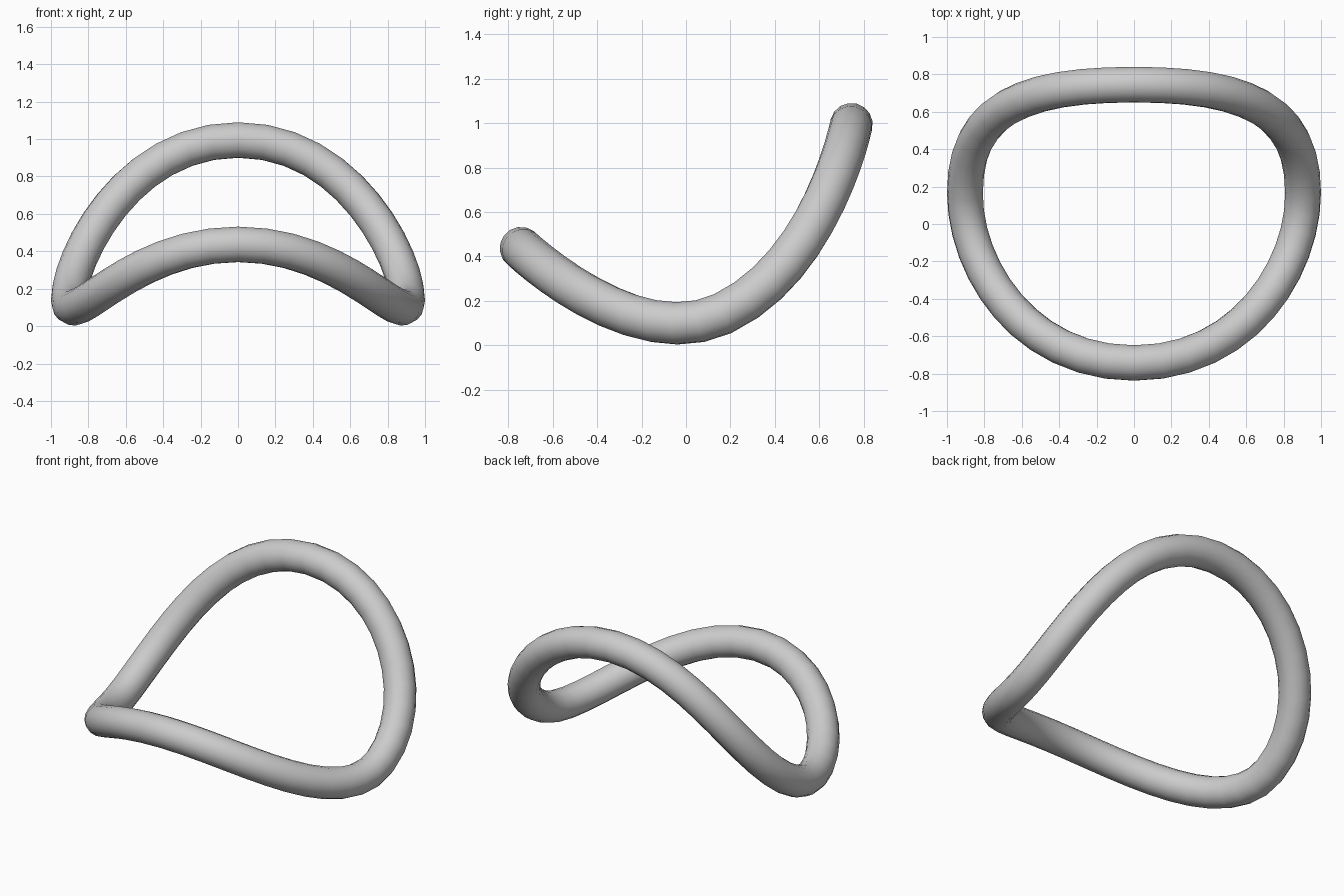
import bpy

if "Cube" in bpy.data.objects:
    bpy.data.objects.remove(bpy.data.objects["Cube"])

# Closed saddle-shaped ring: a four-point Bezier loop with a round bevel
curve = bpy.data.curves.new("bent_ring", 'CURVE')
curve.dimensions = '3D'
curve.resolution_u = 12
curve.bevel_depth = 0.096
curve.bevel_resolution = 6

# (point, incoming handle, outgoing handle): front, right, back, left
side = [(0.904, 0.165, 0.142), (0.904, -0.235, -0.046), (0.904, 0.615, 0.353)]
mir = lambda p: (-p[0], p[1], p[2])
points = [
    ((0, -0.743, 0.437), (-0.59, -0.743, 0.437), (0.59, -0.743, 0.437)),
    (side[0], side[1], side[2]),
    ((0, 0.745, 0.995), (0.6, 0.745, 0.995), (-0.6, 0.745, 0.995)),
    (mir(side[0]), mir(side[2]), mir(side[1])),
]

spline = curve.splines.new('BEZIER')
spline.bezier_points.add(len(points) - 1)
for bp, (co, left, right) in zip(spline.bezier_points, points):
    bp.handle_left_type = bp.handle_right_type = 'FREE'
    bp.co, bp.handle_left, bp.handle_right = co, left, right
spline.use_cyclic_u = True
spline.use_smooth = True

ring = bpy.data.objects.new("bent_ring", curve)
bpy.context.collection.objects.link(ring)

# Turn the tube into a smooth mesh
bpy.context.view_layer.objects.active = ring
ring.select_set(True)
bpy.ops.object.convert(target='MESH')
bpy.ops.object.shade_smooth()
